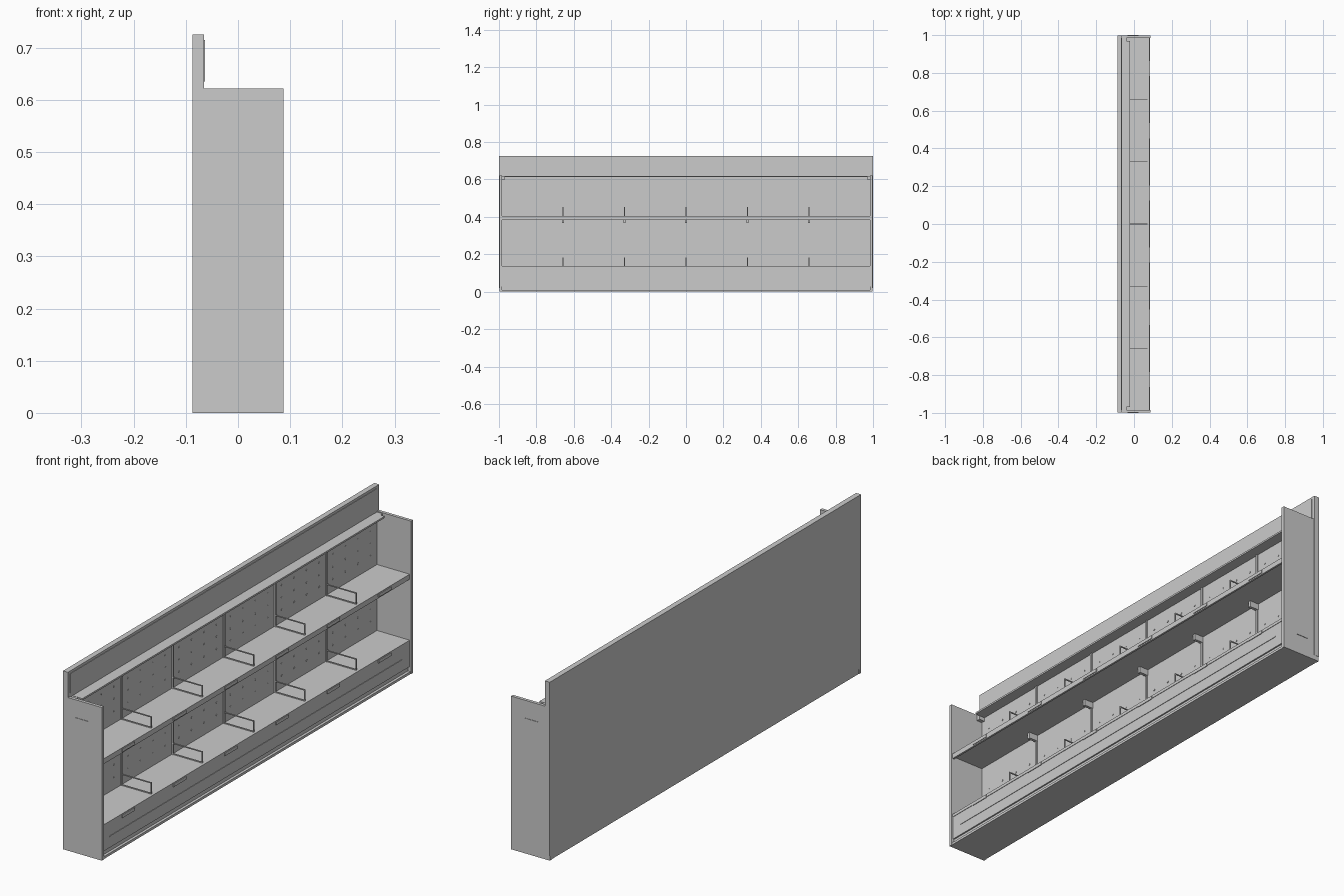
import bpy, bmesh
from mathutils import Matrix, Vector

if "Cube" in bpy.data.objects:
    bpy.data.objects.remove(bpy.data.objects["Cube"])

grey = bpy.data.materials.new("light grey metal")
grey.diffuse_color = (0.6, 0.6, 0.6, 1)
grey.use_nodes = True
grey.node_tree.nodes["Principled BSDF"].inputs["Base Color"].default_value = grey.diffuse_color


def make(name, boxes=(), discs=()):
    """One object from boxes (x0, x1, y0, y1, z0, z1) and thin discs facing +x."""
    bm = bmesh.new()
    for x0, x1, y0, y1, z0, z1 in boxes:
        mat = Matrix.Translation(((x0 + x1) / 2, (y0 + y1) / 2, (z0 + z1) / 2))
        mat = mat @ Matrix.Diagonal((x1 - x0, y1 - y0, z1 - z0, 1))
        bmesh.ops.create_cube(bm, size=1, matrix=mat)
    for p in discs:
        mat = Matrix.Translation(Vector(p)) @ Matrix.Rotation(1.5708, 4, 'Y')
        bmesh.ops.create_cone(bm, cap_ends=True, segments=8, radius1=0.004,
                              radius2=0.004, depth=0.002, matrix=mat)
    me = bpy.data.meshes.new(name)
    bm.to_mesh(me)
    bm.free()
    me.materials.append(grey)
    ob = bpy.data.objects.new(name, me)
    bpy.context.collection.objects.link(ob)
    return ob


joints = [i * 0.329 for i in range(-2, 3)]
centres = [-0.8225 + i * 0.329 for i in range(6)]
LOW, MID, IN = 0.137, 0.405, 0.985

# back wall with a thin sign plate along the top
make("back_panel", [(-0.087, -0.065, -0.999, 0.999, 0.02, 0.725)])
make("header_plate", [(-0.065, -0.063, -IN, IN, 0.635, 0.715)])

# end walls with a slim raised plate on the outside
for s, side in ((-1, "near"), (1, "far")):
    y = sorted((s * IN, s * 0.998))
    make(side + "_end_panel", [(-0.087, 0.087, *y, 0, 0.622)])
    y = sorted((s * 0.998, s * 1.0))
    make(side + "_end_plate", [(-0.034, 0.025, *y, 0.08, 0.55)])
    y = sorted((s * 0.97, s * IN))
    make(side + "_top_bracket", [(-0.065, -0.04, *y, 0.597, 0.618)])

# plinth and kick board
make("base_slab", [(-0.085, 0.085, -IN, IN, 0, 0.01)])
make("plinth", [(-0.085, 0.074, -IN, IN, 0.01, 0.028)])
make("kick_board", [(0.070, 0.080, -IN, IN, 0.028, 0.125)])
make("kick_trim", [(0.080, 0.082, -0.94, 0.94, 0.072, 0.076)])

# shelves with folded front lip
make("bottom_shelf", [(-0.065, 0.082, -IN, IN, 0.125, LOW)])
make("middle_shelf", [(-0.065, 0.080, -IN, IN, 0.393, MID),
                      (0.074, 0.082, -IN, IN, 0.384, MID)])
make("top_shelf", [(-0.065, -0.02, -0.97, 0.97, 0.612, 0.619)])

# label holders on the shelf fronts
make("label_holders", [(0.082, 0.085, c - 0.04, c + 0.04, z - 0.016, z - 0.003)
                       for c in centres for z in (LOW, MID)])

# rear uprights and shelf brackets
make("uprights", [(-0.065, -0.060, j - 0.004, j + 0.004, LOW, 0.612) for j in joints])
make("shelf_brackets", [(-0.065, -0.025, j - 0.006, j + 0.006, 0.368, 0.393)
                        for j in joints])

# studs on the rear panels
make("panel_studs", discs=[(-0.0645, c + dy, z + dz)
                           for c in centres for z in (LOW, MID)
                           for dy in (-0.12, -0.04, 0.04, 0.12)
                           for dz in (0.05, 0.10, 0.15)])

# wire dividers standing on the shelves
t = 0.002
wires = []
for j in joints:
    for z in (LOW, MID):
        y = (j - t, j + t)
        wires += [(-0.064, 0.072, *y, z + 0.043, z + 0.047),
                  (-0.064, 0.072, *y, z, z + 0.004),
                  (0.068, 0.072, *y, z, z + 0.047),
                  (-0.064, -0.060, *y, z, z + 0.047)]
make("wire_dividers", wires)
